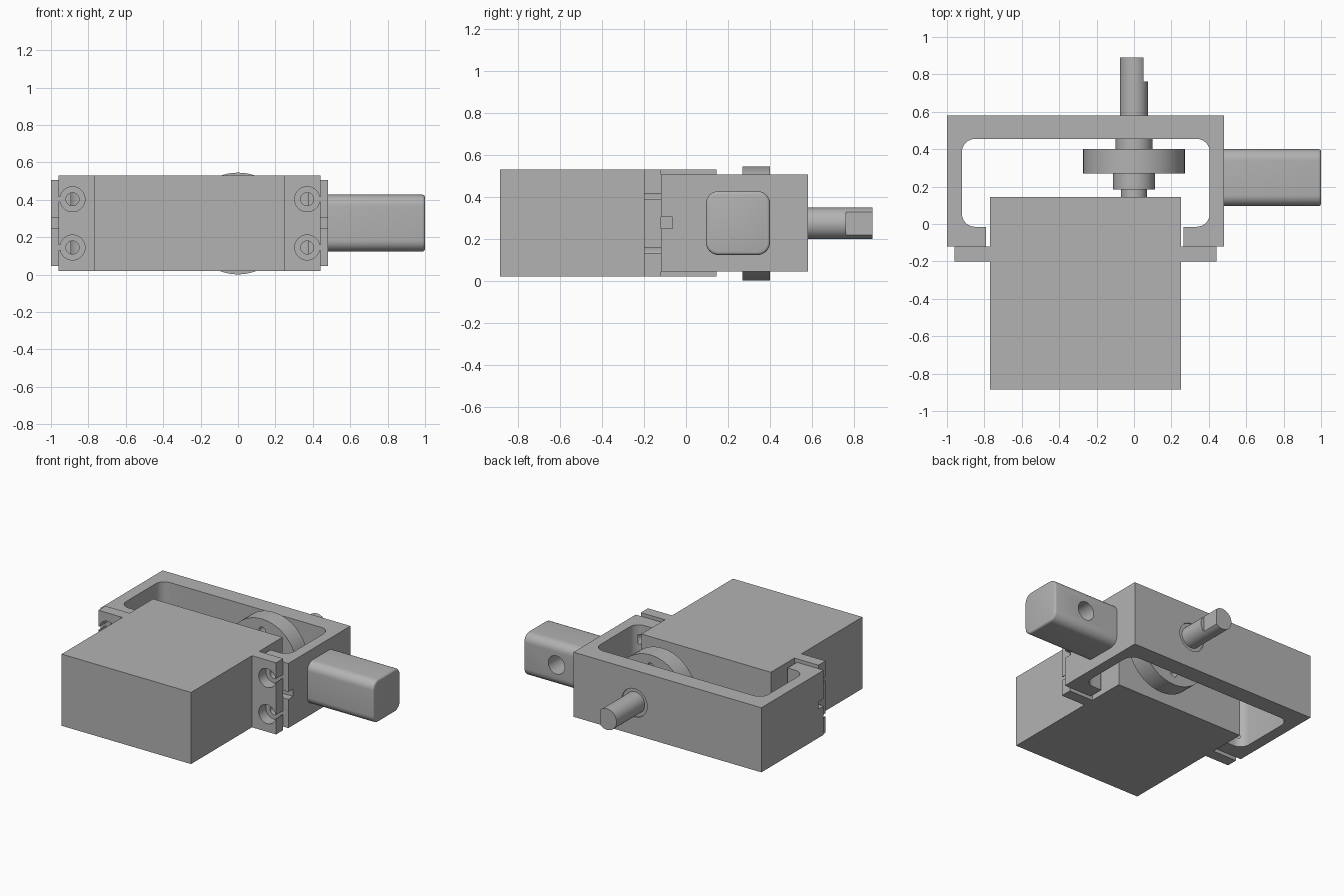
import bpy, bmesh
from math import pi
from mathutils import Matrix, Vector

if "Cube" in bpy.data.objects:
    bpy.data.objects.remove(bpy.data.objects["Cube"])

grey = bpy.data.materials.new("grey_metal")
grey.use_nodes = True
COLOUR = (0.45, 0.45, 0.45, 1)
grey.diffuse_color = COLOUR
grey.node_tree.nodes["Principled BSDF"].inputs["Base Color"].default_value = COLOUR

AXIS_Z = 0.273   # height of the drive axis
MID_Z = 0.275


def finish(name, bm):
    bmesh.ops.recalc_face_normals(bm, faces=bm.faces)
    mesh = bpy.data.meshes.new(name)
    bm.to_mesh(mesh)
    bm.free()
    mesh.materials.append(grey)
    ob = bpy.data.objects.new(name, mesh)
    bpy.context.collection.objects.link(ob)
    return ob


def box(name, xs, ys, zs, radius=0, axis=2):
    """Box between limits; edges parallel to the axis may be rounded."""
    lo, hi = (Vector(v) for v in zip(xs, ys, zs))
    bm = bmesh.new()
    bmesh.ops.create_cube(bm, size=1)
    for v in bm.verts:
        v.co = (lo + hi) / 2 + v.co * (hi - lo)
    if radius:
        edges = [e for e in bm.edges
                 if abs(e.verts[0].co[axis] - e.verts[1].co[axis]) > 1e-4]
        bmesh.ops.bevel(bm, geom=edges, offset=radius, segments=8,
                        profile=0.5, affect='EDGES')
    return finish(name, bm)


def rod(name, x, z, r, y0, y1, segments=48):
    """Cylinder running along y."""
    bm = bmesh.new()
    place = Matrix.Translation((x, (y0 + y1) / 2, z)) @ Matrix.Rotation(pi / 2, 4, 'X')
    bmesh.ops.create_cone(bm, cap_ends=True, segments=segments, radius1=r,
                          radius2=r, depth=y1 - y0, matrix=place)
    return finish(name, bm)


def apply(ob, mod):
    bpy.ops.object.select_all(action='DESELECT')
    bpy.context.view_layer.objects.active = ob
    ob.select_set(True)
    bpy.ops.object.modifier_apply(modifier=mod.name)


def cut(ob, *cutters):
    for c in cutters:
        mod = ob.modifiers.new("cut", 'BOOLEAN')
        mod.operation = 'DIFFERENCE'
        mod.solver = 'EXACT'
        mod.object = c
        apply(ob, mod)
        bpy.data.objects.remove(c)


# Gearmotor block with a slotted mounting ear on each side
parts = [box("motor_body", (-0.77, 0.25), (-0.885, 0.145), (0.02, 0.53))]
hole_heights = (0.145, 0.403)
sides = {"right": (-0.96, -0.77, -0.885, -0.97, -0.885),
         "left": (0.25, 0.44, 0.37, 0.37, 0.45)}
for side, (x0, x1, hx, s0, s1) in sides.items():
    ear = box(side + "_ear", (x0, x1), (-0.2, -0.12), (0.02, 0.53))
    for z in hole_heights:
        cut(ear, rod("hole", hx, z, 0.067, -0.25, -0.1),
            box("slot", (s0, s1), (-0.25, -0.1), (z - 0.013, z + 0.013)))
    parts.append(ear)

# Open frame: rounded pocket, front mouth, bearing bore, screw holes, groove
frame = box("frame", (-1, 0.48), (-0.12, 0.58), (0.045, 0.505))
cut(frame,
    box("pocket", (-0.92, 0.405), (-0.015, 0.455), (-0.1, 0.7), 0.07),
    box("mouth", (-0.79, 0.265), (-0.2, 0.1), (-0.1, 0.7)),
    rod("bore", 0, AXIS_Z, 0.1, 0.4, 0.65),
    box("groove", (-1.1, 0.6), (-0.2, -0.065), (0.25, 0.303)))
for hx in (-0.885, 0.37):
    for z in hole_heights:
        cut(frame, rod("screw_hole", hx, z, 0.035, -0.2, 0.0, 24))
parts.append(frame)

# Side handle stub with softened end and a blind pin hole in its back
stub = box("side_stub", (0.475, 1), (0.095, 0.4), (0.123, 0.427), 0.06, axis=0)
bm = bmesh.new()
bm.from_mesh(stub.data)
rim = [e for e in bm.edges if all(v.co.x > 0.999 for v in e.verts)]
bmesh.ops.bevel(bm, geom=rim, offset=0.014, segments=3, profile=0.5, affect='EDGES')
bm.to_mesh(stub.data)
bm.free()
cut(stub, rod("pin_hole", 0.74, MID_Z, 0.065, 0.25, 0.5))
parts.append(stub)

# Drive train along the axis
parts.append(rod("motor_spline", 0, AXIS_Z, 0.07, 0.14, 0.19))
parts.append(rod("horn_hub", 0, AXIS_Z, 0.112, 0.185, 0.272))
wheel = rod("horn_wheel", 0, AXIS_Z, 0.272, 0.27, 0.4, 64)
for dx, dz in ((1, 0), (-1, 0), (0, 1), (0, -1)):
    cut(wheel, rod("hole", dx * 0.19, AXIS_Z + dz * 0.19, 0.025, 0.2, 0.5, 20))
parts.append(wheel)
parts.append(rod("bearing_bush", 0, AXIS_Z, 0.0995, 0.398, 0.572))

# Output shaft with a flat on its left side near the tip
shaft = rod("output_shaft", 0, AXIS_Z, 0.075, 0.5, 0.889)
cut(shaft, box("flat", (0.05, 0.2), (0.762, 1), (0, 0.6)))
parts.append(shaft)

# Smooth the round surfaces, keep hard edges
bpy.ops.object.select_all(action='DESELECT')
for ob in parts:
    ob.select_set(True)
bpy.context.view_layer.objects.active = parts[0]
bpy.ops.object.shade_smooth_by_angle(angle=0.6)
